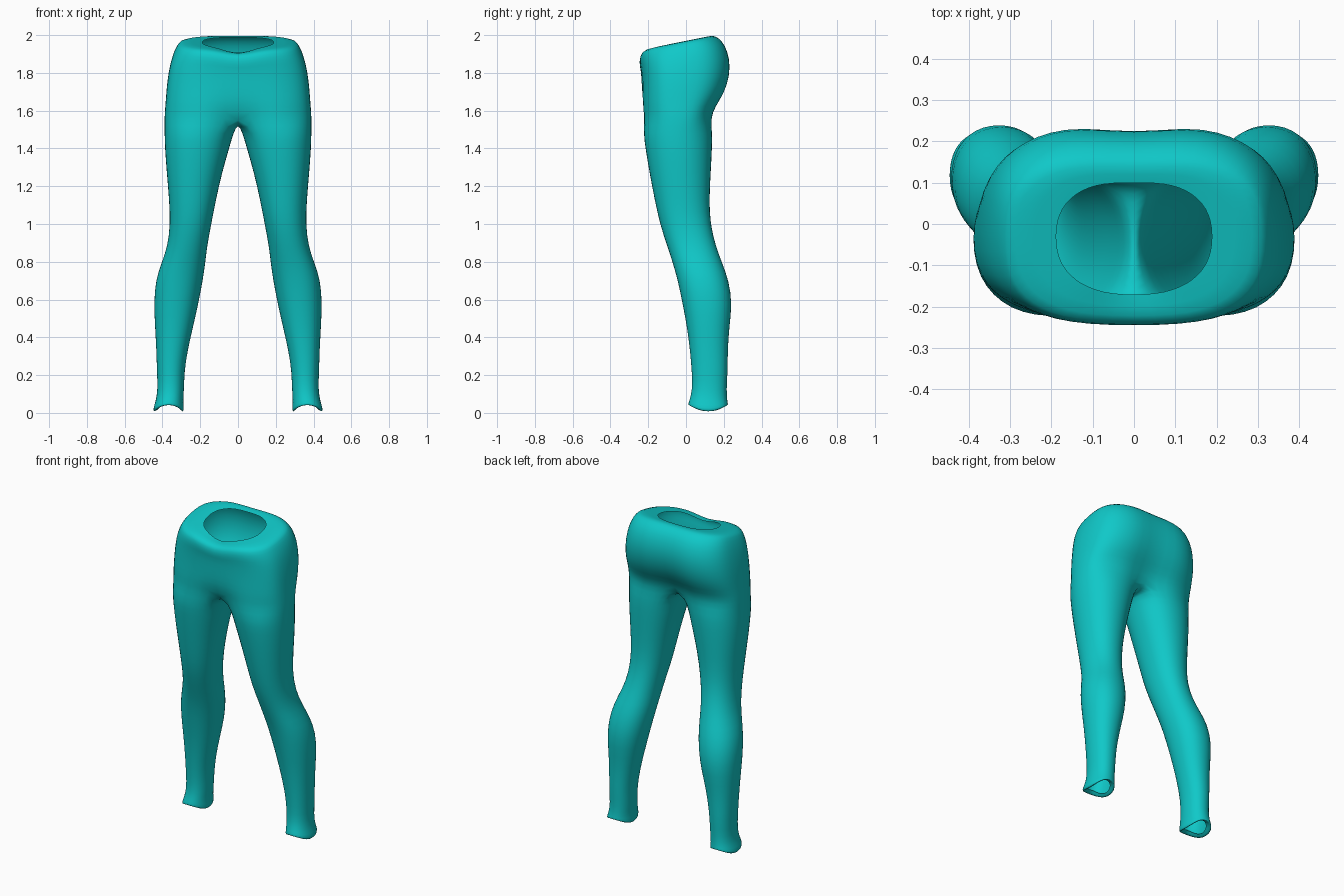
import bpy, bmesh
from math import sin, cos, pi, radians, exp

cube = bpy.data.objects.get("Cube")
if cube:
    bpy.data.objects.remove(cube)

SEG = 20      # points around a leg
HALF = 15     # points of a pelvis half ring, front centre to back centre


def spow(v, p):
    return (1 if v >= 0 else -1) * abs(v) ** p


# Leg rings: height, inner x, outer x, front y, back y
LEG = [
    (0.06, 0.29, 0.437, 0.015, 0.22), (0.12, 0.285, 0.426, 0.033, 0.215),
    (0.22, 0.283, 0.43, 0.03, 0.222), (0.33, 0.266, 0.433, 0.02, 0.222),
    (0.45, 0.238, 0.44, 0.005, 0.23), (0.58, 0.208, 0.447, -0.02, 0.247),
    (0.70, 0.185, 0.438, -0.045, 0.228), (0.79, 0.172, 0.408, -0.07, 0.195),
    (0.88, 0.163, 0.374, -0.1, 0.16), (1.0, 0.14, 0.36, -0.14, 0.13),
    (1.13, 0.115, 0.366, -0.168, 0.125), (1.27, 0.083, 0.379, -0.195, 0.133),
    (1.40, 0.045, 0.389, -0.217, 0.14), (1.48, 0.022, 0.391, -0.228, 0.142),
]

# Pelvis rings: height, half width, front y, back y, tilt, front dip, back dip, roundness
PELVIS = [
    (1.56, 0.392, -0.236, 0.145, 0, 0.06, 0.06, 0.75),
    (1.62, 0.387, -0.237, 0.165, 0, 0.02, 0.045, 0.7),
    (1.69, 0.382, -0.236, 0.215, 0, 0.005, 0.035, 0.7),
    (1.77, 0.375, -0.236, 0.243, 0.05, 0, 0.025, 0.7),
    (1.85, 0.361, -0.24, 0.244, 0.1, 0, 0.02, 0.7),
    (1.91, 0.343, -0.247, 0.215, 0.2, 0, 0.015, 0.7),
    (1.95, 0.322, -0.247, 0.18, 0.2, 0, 0.01, 0.7),
    (1.972, 0.303, -0.23, 0.15, 0.2, 0, 0.01, 0.7),
    (1.968, 0.19, -0.172, 0.108, 0.2, 0, 0.008, 0.85),
]


def leg_ring(z, x0, x1, y0, y1, ankle=0.0):
    pts = []
    for i in range(SEG):
        a = radians(126 - 18 * i)
        x = (x0 + x1) / 2 + (x1 - x0) / 2 * spow(cos(a), 0.92)
        y = (y0 + y1) / 2 - (y1 - y0) / 2 * spow(sin(a), 0.92)
        pts.append((x, y, z + ankle * sin(a) ** 2))
    return pts


def pelvis_ring(z, rx, y0, y1, tilt, dip0, dip1, p):
    pts = []
    cy = -0.03
    for j in range(HALF):
        t = pi * j / (HALF - 1)
        x = 0 if j in (0, HALF - 1) else rx * sin(t) ** p
        c = spow(cos(t), p)
        y = cy - c * (cy - y0 if c > 0 else y1 - cy)
        centre = exp(-(x / 0.09) ** 2)
        y += c * centre * (dip0 if c > 0 else dip1)
        sag = 0.15 * tilt * max(0, c) * centre
        pts.append((x, y, z + tilt * y - sag))
    return pts


bm = bmesh.new()


def add(pts):
    return [bm.verts.new(p) for p in pts]


def bridge(a, b, closed):
    n = len(a)
    for i in range(n if closed else n - 1):
        k = (i + 1) % n
        bm.faces.new((a[i], a[k], b[k], b[i]))


# Ankle lip and leg tube
rings = [add(leg_ring(0.022, 0.31, 0.42, 0.045, 0.19, 0.032)),
         add(leg_ring(0.0, 0.288, 0.447, 0.015, 0.222, 0.038)),
         add(leg_ring(0.022, 0.285, 0.45, 0.01, 0.224, 0.025))]
rings += [add(leg_ring(*r)) for r in LEG]

# Crotch ring: pelvis half ring closed by a sagging seam on the centre plane
waist = [add(pelvis_ring(*r)) for r in PELVIS]
front, back = waist[0][0].co, waist[0][-1].co
seam = []
inner = SEG - HALF
for k in range(1, inner + 1):
    f = k / (inner + 1)
    p = back.lerp(front, f)
    seam.append((0, p.y, p.z - 0.025 * sin(pi * f)))
rings.append(waist[0] + add(seam))

for a, b in zip(rings, rings[1:]):
    bridge(a, b, True)
for a, b in zip(waist, waist[1:]):
    bridge(a, b, False)
bmesh.ops.recalc_face_normals(bm, faces=bm.faces[:])
# Outward check on the outer thigh
bm.faces.ensure_lookup_table()
outer = max(bm.faces, key=lambda f: f.calc_center_median().x)
if outer.normal.x < 0:
    bmesh.ops.reverse_faces(bm, faces=bm.faces[:])

mesh = bpy.data.meshes.new("leggings")
bm.to_mesh(mesh)
bm.free()
leggings = bpy.data.objects.new("leggings", mesh)
bpy.context.collection.objects.link(leggings)

# Teal fabric
mat = bpy.data.materials.new("teal_fabric")
mat.use_nodes = True
colour = (0.005, 0.58, 0.58, 1)
mat.diffuse_color = colour
mat.node_tree.nodes["Principled BSDF"].inputs["Base Color"].default_value = colour
mesh.materials.append(mat)

# Mirrored second half, then light smoothing
mirror = leggings.modifiers.new("mirror", 'MIRROR')
mirror.use_clip = True
mirror.merge_threshold = 0.002
smooth = leggings.modifiers.new("smooth", 'SUBSURF')
smooth.levels = smooth.render_levels = 1
for poly in mesh.polygons:
    poly.use_smooth = True
